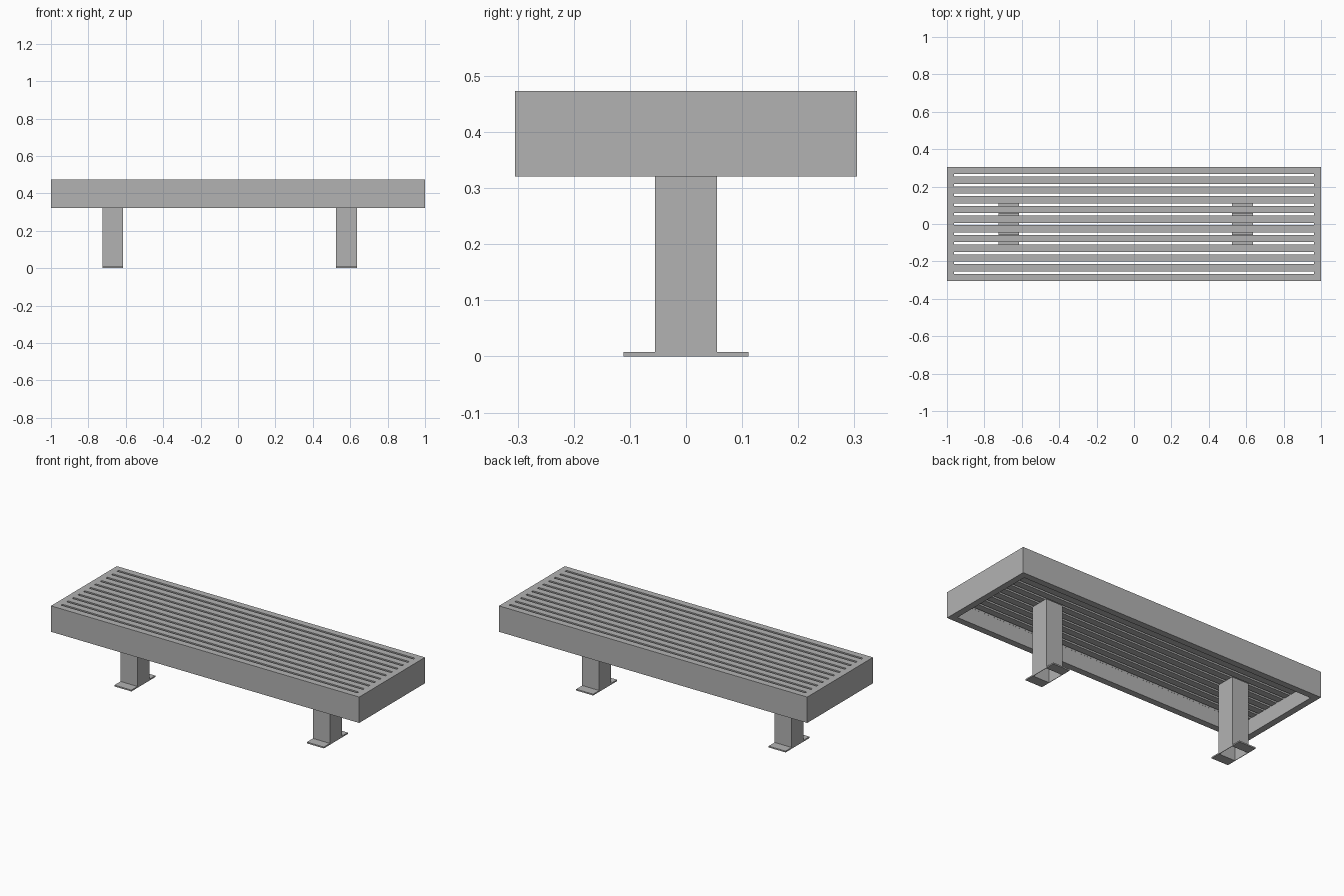
import bpy
import bmesh
from mathutils import Vector

cube = bpy.data.objects.get("Cube")
if cube:
    bpy.data.objects.remove(cube, do_unlink=True)

GREY = 0.45
steel = bpy.data.materials.new("plain_grey")
steel.use_nodes = True
steel.diffuse_color = (GREY, GREY, GREY, 1)
steel.node_tree.nodes["Principled BSDF"].inputs["Base Color"].default_value = (GREY, GREY, GREY, 1)

# Main dimensions
HALF_X, HALF_Y = 1.0, 0.305
TOP, UNDERSIDE, SLAT_BOTTOM = 0.473, 0.321, 0.411
WALL, GAP, PITCH = 0.038, 0.013, 0.052
POST_HALF, FOOT_HALF, FOOT_THICK = 0.055, 0.111, 0.008


def add_box(bm, low, high):
    """Add an axis-aligned box between two corners."""
    low, high = Vector(low), Vector(high)
    verts = bmesh.ops.create_cube(bm, size=1)["verts"]
    bmesh.ops.scale(bm, vec=high - low, verts=verts)
    bmesh.ops.translate(bm, vec=(low + high) / 2, verts=verts)


def make_boxes(name, boxes, open_bottom=False):
    bm = bmesh.new()
    for low, high in boxes:
        add_box(bm, low, high)
    if open_bottom:
        bm.normal_update()
        base = [f for f in bm.faces if f.normal.z < -0.9]
        bmesh.ops.delete(bm, geom=base, context="FACES")
    mesh = bpy.data.meshes.new(name)
    bm.to_mesh(mesh)
    bm.free()
    mesh.materials.append(steel)
    obj = bpy.data.objects.new(name, mesh)
    bpy.context.collection.objects.link(obj)
    return obj


def apply_modifier(obj, mod):
    bpy.context.view_layer.objects.active = obj
    bpy.ops.object.modifier_apply(modifier=mod.name)


def cut(obj, cutter):
    cutter.hide_render = True
    mod = obj.modifiers.new("cut", "BOOLEAN")
    mod.operation, mod.solver, mod.object = "DIFFERENCE", "EXACT", cutter
    apply_modifier(obj, mod)
    bpy.data.objects.remove(cutter, do_unlink=True)


# Slatted seat: a block hollowed from below, then slotted lengthwise
seat = make_boxes("slatted_seat", [((-HALF_X, -HALF_Y, UNDERSIDE), (HALF_X, HALF_Y, TOP))])
in_x, in_y = HALF_X - WALL, HALF_Y - WALL
cut(seat, make_boxes("pocket_cutter", [((-in_x, -in_y, UNDERSIDE - 0.1), (in_x, in_y, SLAT_BOTTOM))]))
slots = [((-in_x, i * PITCH - GAP / 2, SLAT_BOTTOM - 0.02),
          (in_x, i * PITCH + GAP / 2, TOP + 0.1)) for i in range(-5, 6)]
cut(seat, make_boxes("slot_cutter", slots))

# Hollow posts with a flange in front and behind
for side, x in (("right", -0.669), ("left", 0.58)):
    x0, x1 = x - POST_HALF, x + POST_HALF
    post = make_boxes(side + "_post", [((x0, -POST_HALF, 0), (x1, POST_HALF, SLAT_BOTTOM))], open_bottom=True)
    shell = post.modifiers.new("shell", "SOLIDIFY")
    shell.thickness, shell.offset = 0.004, -1
    apply_modifier(post, shell)
    make_boxes(side + "_foot_flanges", [
        ((x0, -FOOT_HALF, 0), (x1, -POST_HALF, FOOT_THICK)),
        ((x0, POST_HALF, 0), (x1, FOOT_HALF, FOOT_THICK)),
    ])
